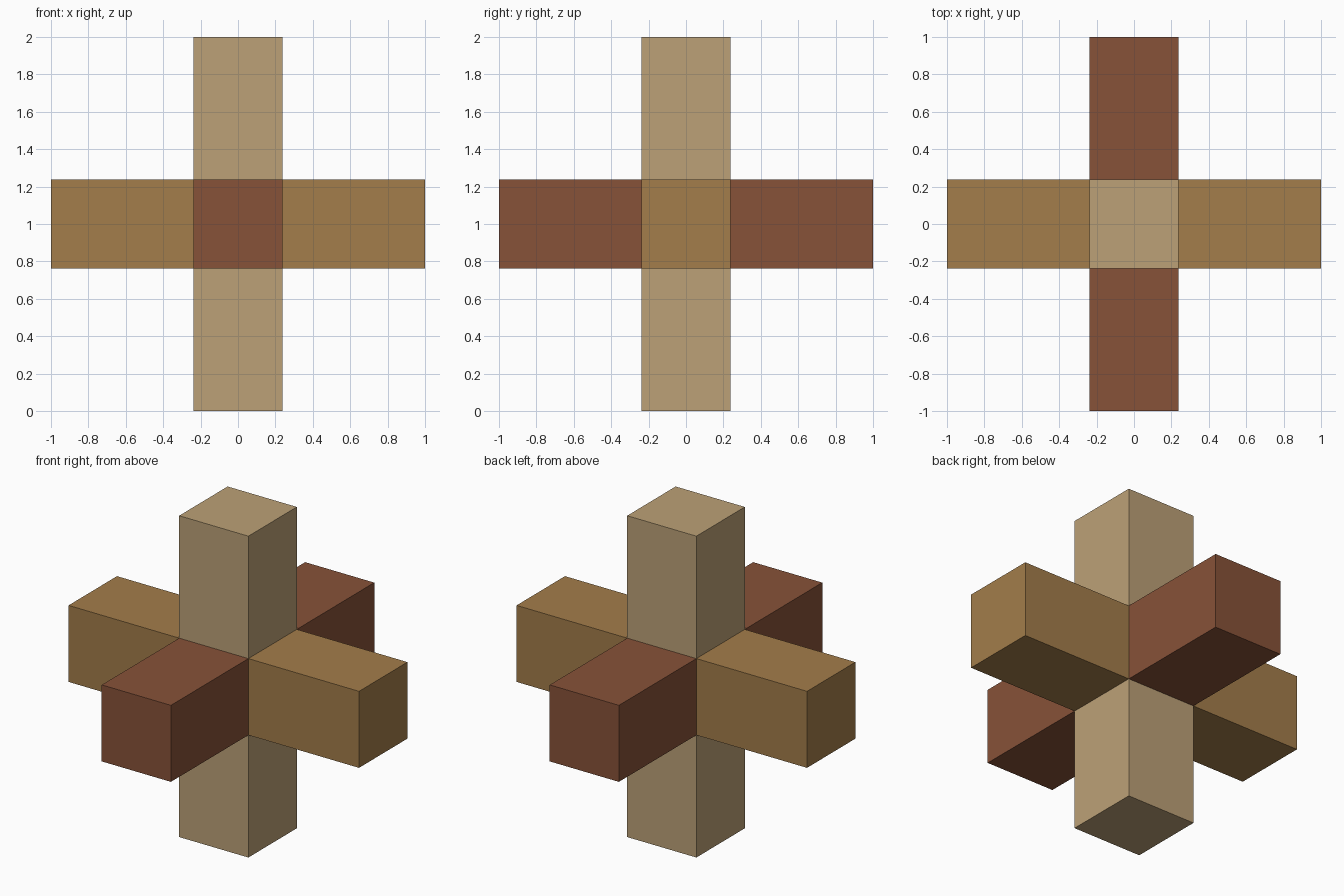
import bpy
from mathutils import Vector

if "Cube" in bpy.data.objects:
    bpy.data.objects.remove(bpy.data.objects["Cube"])

W = 5 / 21            # half width of a bar; half length is 1
CENTRE = Vector((0, 0, 1))


def box(name, lo, hi):
    lo, hi = Vector(lo), Vector(hi)
    bpy.ops.mesh.primitive_cube_add(size=1, location=(lo + hi) / 2 + CENTRE)
    ob = bpy.context.object
    ob.name = name
    ob.scale = hi - lo
    bpy.ops.object.transform_apply(location=True, rotation=True, scale=True)
    return ob


def bar(name, axis, keep, color):
    """Square bar whose middle is notched down to one quarter of its section."""
    lo, hi = [-W] * 3, [W] * 3
    lo[axis], hi[axis] = -1, 1
    ob = box(name, lo, hi)
    # one notch per side direction, removing the half that is not kept
    for side, sign in keep.items():
        lo, hi = [-0.4] * 3, [0.4] * 3
        lo[axis], hi[axis] = -W, W
        if sign > 0:
            hi[side] = 0
        else:
            lo[side] = 0
        cutter = box(name + "_notch_cutter", lo, hi)
        cutter.hide_render = True
        cutter.display_type = 'WIRE'
        mod = ob.modifiers.new("notch", 'BOOLEAN')
        mod.operation = 'DIFFERENCE'
        mod.solver = 'EXACT'
        mod.object = cutter
    mat = bpy.data.materials.new(name + "_wood")
    mat.diffuse_color = (*color, 1)
    mat.use_nodes = True
    mat.node_tree.nodes["Principled BSDF"].inputs["Base Color"].default_value = mat.diffuse_color
    ob.data.materials.append(mat)


# three interlocking bars; their kept middle quarters do not overlap
bar("crosswise_bar", 0, {1: -1, 2: -1}, (0.366, 0.205, 0.069))
bar("front_to_back_bar", 1, {0: -1, 2: 1}, (0.242, 0.084, 0.040))
bar("upright_bar", 2, {0: 1, 1: 1}, (0.503, 0.356, 0.184))
